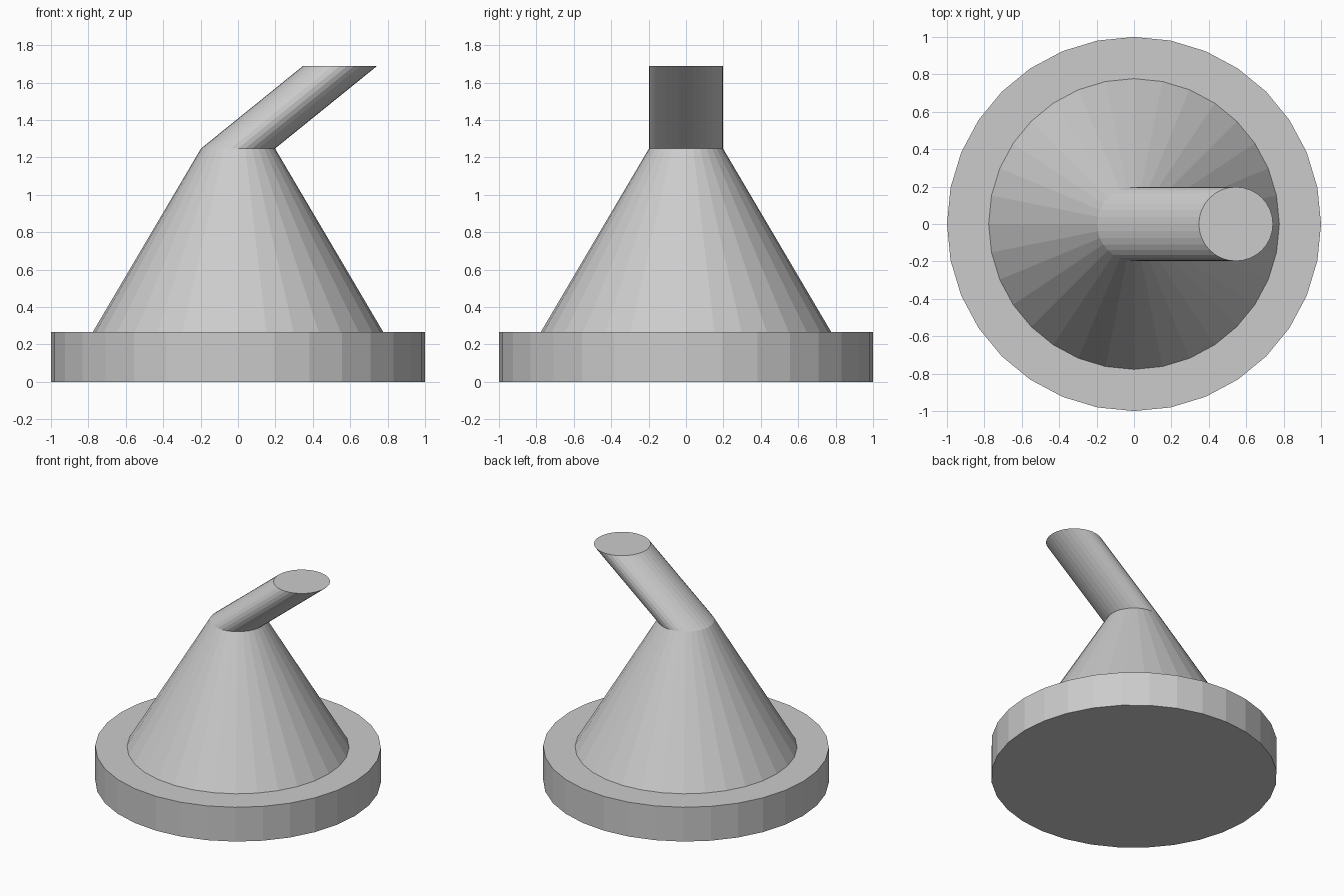
import bpy, bmesh
from math import cos, sin, tau

if "Cube" in bpy.data.objects:
    bpy.data.objects.remove(bpy.data.objects["Cube"])

SIDES = 32

# Rings from bottom to top: radius, x offset, height
RINGS = [
    (1.0, 0, 0),            # base plate
    (1.0, 0, 0.265),
    (0.777, 0, 0.265),      # cone
    (0.198, 0, 1.247),
    (0.198, 0.545, 1.688),  # slanted spout
]


def lofted_body(name, rings):
    """Bridge circular rings into one closed, flat-shaded body."""
    bm = bmesh.new()
    loops = [[bm.verts.new((x + r * cos(tau * i / SIDES), r * sin(tau * i / SIDES), z))
              for i in range(SIDES)] for r, x, z in rings]
    for low, high in zip(loops, loops[1:]):
        for i in range(SIDES):
            j = (i + 1) % SIDES
            bm.faces.new((low[i], low[j], high[j], high[i]))
    bm.faces.new(loops[0][::-1])
    bm.faces.new(loops[-1])
    mesh = bpy.data.meshes.new(name)
    bm.to_mesh(mesh)
    bm.free()
    obj = bpy.data.objects.new(name, mesh)
    bpy.context.collection.objects.link(obj)
    return obj


# Base plate, cone and spout as one continuous shell
lofted_body("funnel_with_slanted_spout", RINGS)
